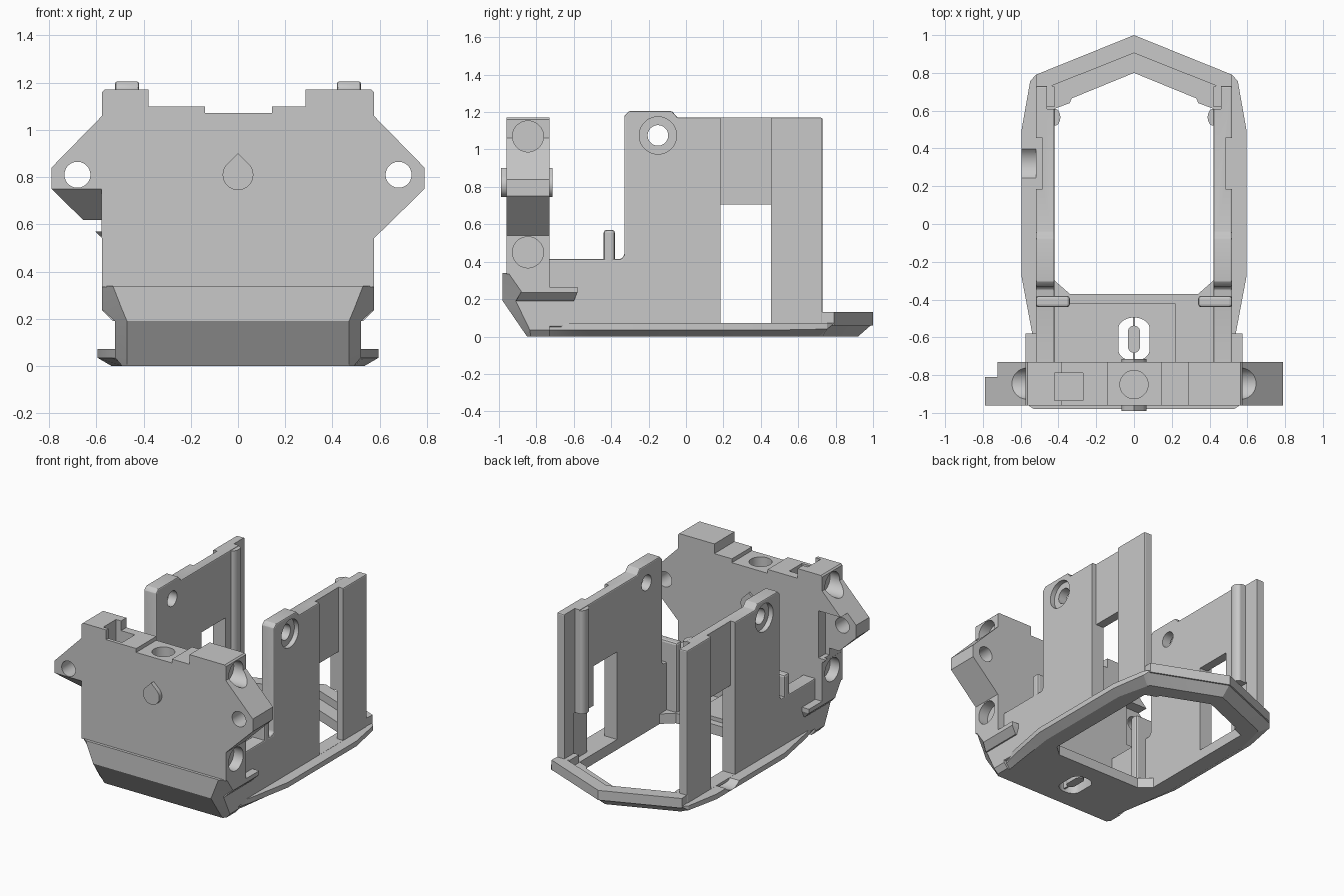
import bpy, bmesh, math
from mathutils import Vector

if "Cube" in bpy.data.objects:
    bpy.data.objects.remove(bpy.data.objects["Cube"])

mat = bpy.data.materials.new("light_grey")
mat.diffuse_color = (0.58, 0.58, 0.58, 1)
mat.use_nodes = True
mat.node_tree.nodes["Principled BSDF"].inputs["Base Color"].default_value = mat.diffuse_color


def loft(name, rings):
    """Closed solid through rings of 3D points."""
    bm = bmesh.new()
    vs = [[bm.verts.new(p) for p in r] for r in rings]
    n = len(rings[0])
    for a, b in zip(vs, vs[1:]):
        for i in range(n):
            j = (i + 1) % n
            bm.faces.new((a[i], a[j], b[j], b[i]))
    bm.faces.new(vs[0][::-1])
    bm.faces.new(vs[-1])
    bmesh.ops.recalc_face_normals(bm, faces=bm.faces)
    me = bpy.data.meshes.new(name)
    bm.to_mesh(me)
    bm.free()
    me.materials.append(mat)
    ob = bpy.data.objects.new(name, me)
    bpy.context.collection.objects.link(ob)
    return ob


def prism(name, axis, pts, lo, hi):
    """Extrude a 2D profile along an axis."""
    put = {'x': lambda p, d: (d, p[0], p[1]), 'y': lambda p, d: (p[0], d, p[1]),
           'z': lambda p, d: (p[0], p[1], d)}[axis]
    return loft(name, [[put(p, d) for p in pts] for d in (lo, hi)])


def box(name, x0, x1, y0, y1, z0, z1):
    return prism(name, 'z', [(x0, y0), (x1, y0), (x1, y1), (x0, y1)], z0, z1)


def oval(cx, cy, rx, ry=None, straight=0, n=32):
    ry = ry or rx
    out = []
    for i in range(n):
        a = 2 * math.pi * (i + 0.5) / n
        out.append((cx + rx * math.cos(a), cy + ry * math.sin(a) + math.copysign(straight, math.sin(a))))
    return out


def cut(ob, *cutters):
    for c in cutters:
        m = ob.modifiers.new("cut", 'BOOLEAN')
        m.operation, m.solver, m.object = 'DIFFERENCE', 'EXACT', c
    bake(ob)
    for c in cutters:
        bpy.data.objects.remove(c)


def bake(ob):
    bpy.context.view_layer.update()
    ev = ob.evaluated_get(bpy.context.evaluated_depsgraph_get())
    me = bpy.data.meshes.new_from_object(ev)
    ob.modifiers.clear()
    ob.data = me


def soften(ob, w):
    m = ob.modifiers.new("edge", 'BEVEL')
    m.width, m.segments, m.limit_method = w, 2, 'ANGLE'
    bake(ob)


def mirrored(half):
    """Complete an outline from its right half, listed back to front."""
    return half + [(-p[0],) + tuple(p[1:]) for p in reversed(half) if abs(p[0]) > 1e-6]


# base frame: (x, y, rim height, bottom x, bottom y)
half = [(0, 1.0, .07, 0, .92), (.52, .79, .07, .47, .73), (.55, .755, .04, .48, .71),
        (.595, .5, .035, .535, .48), (.595, -.28, .035, .535, -.27),
        (.535, -.6, .035, .49, -.6), (.5, -.73, .035, .47, -.73)]
low = mirrored([(p[3], p[4], 0) for p in half])
rim = mirrored([p[:3] for p in half])
top = mirrored([(p[0], p[1], .072) for p in half])
base = loft("base_frame", [low, rim, top])
cut(base,
    prism("opening", 'z', mirrored([(0, .8), (.33, .665), (.34, .64), (.42, .61), (.42, -.30), (.34, -.37)]), -.1, .3),
    prism("slot", 'z', oval(0, -.61, .083, .06, .055), -.1, .3),
    prism("side_groove", 'x', oval(.32, .137, .1), -.7, -.49))

# raised lip at the back of the frame
prism("back_lip", 'z', mirrored([(0, 1.0), (.52, .79), (.515, .70), (0, .905)]), .06, .13)

# floor plate, slot key
floor = box("floor_step", -.44, .22, -.75, -.42, .06, .10)
cut(floor, prism("slot", 'z', oval(0, -.61, .083, .06, .055), -.1, .3))
prism("slot_key", 'z', oval(0, -.61, .032, .032, .04), .02, .08)
box("slot_web", -.006, .006, -.73, -.49, .02, .07)


# chamfered lower nose
def nose_ring(z, fx, fy, sx, sy):
    return [(-fx, fy, z), (fx, fy, z), (sx, sy, z), (sx, -.73, z), (-sx, -.73, z), (-sx, sy, z)]


loft("lower_nose", [nose_ring(0, .47, -.85, .49, -.83), nose_ring(.035, .47, -.874, .52, -.835),
                    nose_ring(.19, .47, -.98, .52, -.91), nose_ring(.24, .491, -.98, .575, -.88),
                    nose_ring(.34, .53, -.98, .575, -.95)])

# front plate with ears
plate = prism("front_plate", 'y', [
    (-.575, .335), (.575, .335), (.575, .54), (.79, .75), (.79, .84), (.575, 1.06), (.575, 1.16),
    (.565, 1.17), (.285, 1.17), (.285, 1.1), (.145, 1.1), (.145, 1.072), (-.14, 1.072),
    (-.14, 1.1), (-.38, 1.1), (-.38, 1.17), (-.565, 1.17), (-.575, 1.16), (-.575, 1.06),
    (-.79, .84), (-.79, .75), (-.575, .54)], -.96, -.73)
cutters = [prism("top_hole", 'z', oval(0, -.85, .075), .95, 1.3),
           box("top_pocket", -.42, -.27, -.935, -.79, .85, 1.3),
           # rear recess around the left ear hole
           box("ear_recess", -.9, -.545, -.81, -.6, .57, .91),
           prism("ear_slope", 'x', [(-1.1, .75), (-.96, .75), (-.72, .54), (-.72, .3), (-1.1, .3)], -.9, -.577)]
for s in (-1, 1):
    cutters.append(prism("ear_hole", 'y', oval(s * .68, .81, .055), -1.1, -.6))
    for z in (.45, 1.07):
        cutters.append(prism("side_hole", 'x', oval(-.845, z, .083), *sorted((s * .5, s * .9))))
cut(plate, *cutters)

# drop-shaped pin through the plate
drop = [(.065 * math.cos(a), .81 + .065 * math.sin(a))
        for a in [math.radians(135 + 270 * i / 24) for i in range(25)]]
prism("drop_pin", 'y', drop + [(0, .90)], -.99, -.715)

# side walls and their fittings
for s, side in ((1, "right"), (-1, "left")):
    def span(a, b):
        return sorted((s * a, s * b))

    wall = prism(side + "_wall", 'x', [
        (-.74, .05), (.73, .05), (.73, 1.17), (-.045, 1.17), (-.075, 1.205), (-.305, 1.205),
        (-.33, 1.18), (-.33, .435), (-.345, .415), (-.74, .415)], *span(.42, .52))
    soften(wall, .008)
    cut(wall,
        box("window", *span(.3, .7), .185, .455, .073, .705),
        box("outer_recess", *span(.485, .7), .185, .455, .7, 1.3),
        box("inner_recess", *span(.3, .46), .61, .8, .13, 1.3),
        box("post_relief", *span(.3, .47), .44, .62, .073, .42),
        prism("bolt_hole", 'x', oval(-.15, 1.075, .055), *span(.3, .7)),
        prism("bolt_seat", 'x', oval(-.15, 1.075, .1), *span(.485, .7)))
    # guide rail on the inner face, stopping above the frame
    prism(side + "_rail", 'z', oval(s * .42, .565, .03, .045), .42, 1.165)
    hook = box(side + "_hook", *span(.34, .52), -.44, -.38, .05, .57)
    soften(hook, .015)
    # flange beside the nose
    x0, x1 = s * .5, s * .575
    loft(side + "_flange", [[(x0, -.91, .19), (s * .53, -.91, .19), (s * .53, -.60, .19), (x0, -.60, .19)],
                            [(x0, -.88, .235), (x1, -.88, .235), (x1, -.58, .235), (x0, -.58, .235)],
                            [(x0, -.88, .265), (x1, -.88, .265), (x1, -.58, .265), (x0, -.58, .265)]])

# smooth only the round surfaces
bpy.ops.object.select_all(action='SELECT')
bpy.context.view_layer.objects.active = plate
bpy.ops.object.shade_smooth_by_angle(angle=math.radians(18))
